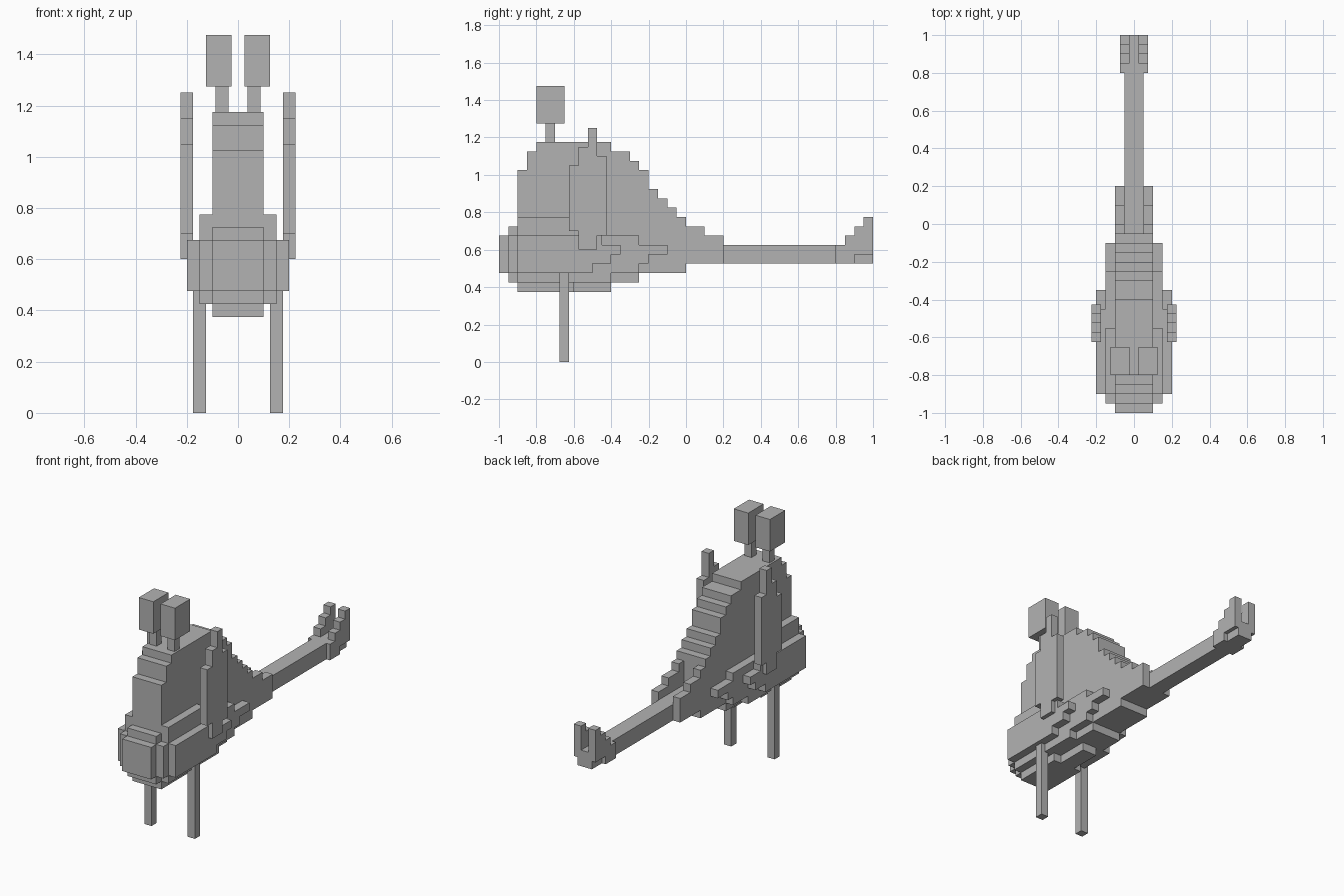
import bpy
import bmesh

if "Cube" in bpy.data.objects:
    bpy.data.objects.remove(bpy.data.objects["Cube"])

grey = bpy.data.materials.new("light_grey")
grey.diffuse_color = (0.45, 0.45, 0.45, 1.0)
grey.use_nodes = True
grey.node_tree.nodes["Principled BSDF"].inputs["Base Color"].default_value = grey.diffuse_color


def outline(steps):
    """Turn alternating values y, z, y, z... into a stepped side outline."""
    pts = []
    for i in range(0, len(steps), 2):
        y, z = steps[i], steps[i + 1]
        if i:
            pts.append((y, steps[i - 1]))
        pts.append((y, z))
    pts.append((steps[0], steps[-1]))
    return pts


def slab(name, steps, x0, x1, mirror=False):
    """Extrude a stepped side outline from x0 to x1, optionally on both sides."""
    bm = bmesh.new()
    pts = outline(steps)
    spans = [(x0, x1)] + ([(-x1, -x0)] if mirror else [])
    for a, b in spans:
        face = bm.faces.new([bm.verts.new((a, y, z)) for y, z in pts])
        ext = bmesh.ops.extrude_face_region(bm, geom=[face])
        moved = [v for v in ext["geom"] if isinstance(v, bmesh.types.BMVert)]
        bmesh.ops.translate(bm, verts=moved, vec=(b - a, 0, 0))
    bmesh.ops.recalc_face_normals(bm, faces=bm.faces)
    mesh = bpy.data.meshes.new(name)
    bm.to_mesh(mesh)
    bm.free()
    mesh.materials.append(grey)
    obj = bpy.data.objects.new(name, mesh)
    bpy.context.collection.objects.link(obj)
    return obj


# Tall stepped shell with the snout
slab("body_core", [
    -.9, .375, -.6, .425, -.25, .475, -.05, .825, -.1, .875, -.15, .925,
    -.2, 1.025, -.25, 1.075, -.3, 1.125, -.4, 1.175, -.8, 1.125, -.85, 1.025,
    -.9, .725, -.95, .675, -1, .475, -.95, .425], -.1, .1)

# Narrow strip under the belly
slab("keel", [-.6, .375, -.4, .425], -.05, .05)

# Stepped layers on the sides of the body
slab("belly_sides", [
    -.9, .425, -.4, .475, -.25, .525, -.2, .575, -.1, .625, -.25, .675,
    -.55, .775, -.9, .675, -.95, .475], .1, .15, True)
slab("flanks", [
    -.9, .475, -.5, .525, -.4, .575, -.35, .625, -.45, .675], .15, .2, True)

# Rear shoulders on both sides of the tail root
slab("tail_shoulders", [
    -.05, .475, 0, .525, .2, .675, .1, .725, 0, .775], .05, .1, True)

# Long tail and its forked tip
slab("tail", [-.05, .475, 0, .525, 1, .625], -.05, .05)
slab("tail_prongs", [
    .8, .525, .9, .575, 1, .775, .95, .725, .9, .675, .85, .625],
    .025, .075, True)

# Upright side fins
slab("side_fins", [
    -.575, .6, -.475, .675, -.425, 1.1, -.475, 1.25, -.525, 1.15,
    -.575, 1.05, -.625, .7], .175, .225, True)

# Eyes on stalks
slab("eye_stalks", [-.75, 1.175, -.7, 1.275], .0375, .0875, True)
slab("eyes", [-.8, 1.275, -.65, 1.475], .025, .125, True)

# Two thin legs
slab("legs", [-.675, 0, -.625, .475], .125, .175, True)
